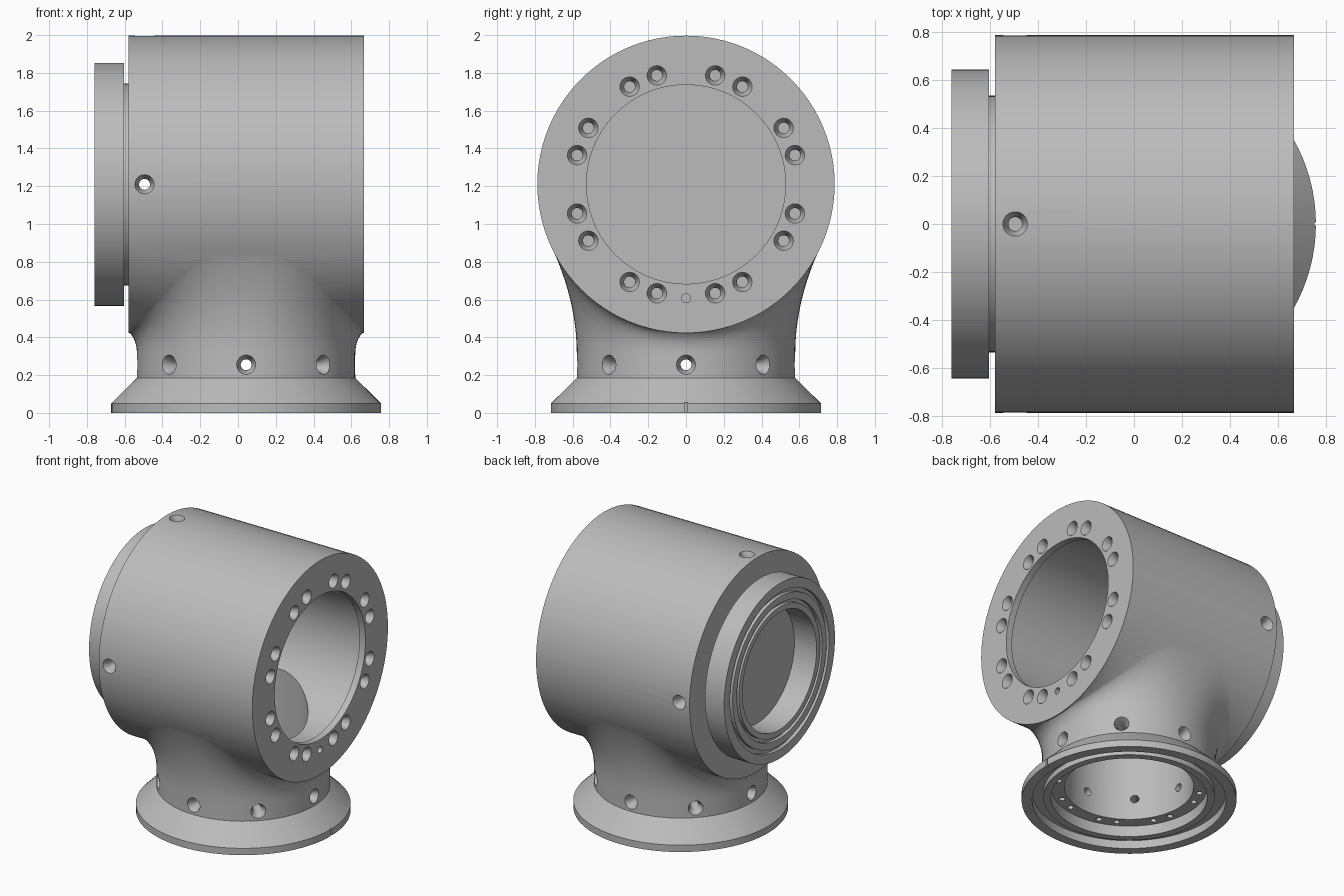
import bpy, bmesh
from math import sin, cos, pi, sqrt, radians
from mathutils import Vector, Matrix

cube = bpy.data.objects.get("Cube")
if cube:
    bpy.data.objects.remove(cube, do_unlink=True)

grey = bpy.data.materials.new("cast_grey")
grey.use_nodes = True
grey.diffuse_color = (0.5, 0.5, 0.5, 1)
grey.node_tree.nodes["Principled BSDF"].inputs["Base Color"].default_value = (0.5, 0.5, 0.5, 1)

AXIS_Z, DRUM_R = 1.21, 0.787       # horizontal drum
BASE_X, NECK_R = 0.043, 0.578      # vertical neck
SEG = 96


def frame(origin, direction):
    """Matrix whose local z runs along direction."""
    rot = Vector(direction).to_track_quat('Z', 'Y').to_matrix().to_4x4()
    return Matrix.Translation(origin) @ rot


def bridge(bm, rings, closed):
    """Skin a stack of rings; cap the ends unless the profile loops."""
    n = len(rings[0])
    pairs = list(zip(rings, rings[1:]))
    if closed:
        pairs.append((rings[-1], rings[0]))
    else:
        bm.faces.new(rings[0])
        bm.faces.new(rings[-1])
    for a, b in pairs:
        for i in range(n):
            j = (i + 1) % n
            bm.faces.new((a[i], a[j], b[j], b[i]))


def lathe(bm, profile, matrix, seg=SEG, closed=False):
    """Turn (radius, height) points around local z."""
    rings = [[bm.verts.new(matrix @ Vector((r * cos(2 * pi * i / seg), r * sin(2 * pi * i / seg), h)))
              for i in range(seg)] for r, h in profile]
    bridge(bm, rings, closed)


def finish(bm, name):
    bmesh.ops.recalc_face_normals(bm, faces=bm.faces)
    mesh = bpy.data.meshes.new(name)
    bm.to_mesh(mesh)
    bm.free()
    mesh.materials.append(grey)
    obj = bpy.data.objects.new(name, mesh)
    bpy.context.collection.objects.link(obj)
    return obj


def turned(name, profile, matrix, closed=False):
    bm = bmesh.new()
    lathe(bm, profile, matrix, closed=closed)
    return finish(bm, name)


def combine(target, tool, operation):
    """Apply a boolean and discard the tool."""
    tool.hide_render = True
    mod = target.modifiers.new("cut", 'BOOLEAN')
    mod.object, mod.operation, mod.solver = tool, operation, 'EXACT'
    bpy.context.view_layer.objects.active = target
    bpy.ops.object.modifier_apply(modifier=mod.name)
    bpy.data.objects.remove(tool, do_unlink=True)


def screw_hole(bm, origin, direction, depth):
    """Countersunk hole, direction pointing out of the surface."""
    lathe(bm, [(0.029, -depth), (0.029, -0.05), (0.054, 0.005), (0.054, 0.05)],
          frame(origin, direction), 24)


def paired_angles():
    """Eight pairs of holes around a circle."""
    return [radians(45 * k + 22.5 + s) for k in range(8) for s in (-7.5, 7.5)]


def signed_pow(v, p):
    return abs(v) ** p * (1 if v >= 0 else -1)


x_axis = frame((0, 0, AXIS_Z), (1, 0, 0))
z_axis = Matrix.Translation((BASE_X, 0, 0))

# Main drum
housing = turned("housing", [(DRUM_R, -0.58), (DRUM_R, 0.667)], x_axis)

# Neck flaring from a round foot into the underside of the drum
bm = bmesh.new()
STEPS = 10
rings = [[] for _ in range(STEPS + 3)]
for i in range(SEG):
    t = 2 * pi * i / SEG
    foot = Vector((NECK_R * cos(t), NECK_R * sin(t), 0.31))
    ex, ey = 0.62 * signed_pow(cos(t), 0.8), 0.712 * signed_pow(sin(t), 0.8)
    drop = sqrt(DRUM_R ** 2 - ey ** 2)
    end = Vector((ex, ey, AXIS_Z - drop + 0.004))
    reach = Vector((ex, ey)).length - NECK_R
    slope = abs(ey) / drop * abs(sin(t))
    bend = Vector((foot.x, foot.y, end.z - reach * slope - 0.04 * cos(t) ** 2))
    path = [Vector((foot.x, foot.y, 0.185))]
    for k in range(STEPS + 1):
        u = k / STEPS
        path.append(foot * (1 - u) ** 2 + bend * 2 * u * (1 - u) + end * u * u)
    path.append(Vector((ex * 0.8, ey * 0.8, 0.9)))
    for ring, p in zip(rings, path):
        ring.append(bm.verts.new(z_axis @ p))
bridge(bm, rings, False)
combine(housing, finish(bm, "neck"), 'UNION')

# Bores: wide chamber behind a thin lip, and the vertical passage
combine(housing, turned("drum_bore", [(0.55, -0.55), (0.55, 0.617), (0.527, 0.618), (0.527, 0.75)],
                        x_axis), 'DIFFERENCE')
combine(housing, turned("neck_bore", [(0.43, 0.1), (0.43, 1.0)], z_axis), 'DIFFERENCE')

# Screw holes in the end face, neck and drum wall
bm = bmesh.new()
for a in paired_angles():
    screw_hole(bm, (0.667, 0.597 * cos(a), AXIS_Z + 0.597 * sin(a)), (1, 0, 0), 0.2)
lathe(bm, [(0.024, -0.08), (0.024, 0.05)], frame((0.667, 0, 0.607), (1, 0, 0)), 24)
for k in range(8):
    d = Vector((cos(k * pi / 4), sin(k * pi / 4), 0))
    screw_hole(bm, d * NECK_R + Vector((BASE_X, 0, 0.255)), d, 0.25)
for d in ((0, -1, 0), (0, 1, 0), (0, 0, 1)):
    screw_hole(bm, Vector(d) * DRUM_R + Vector((-0.495, 0, AXIS_Z)), d, 0.35)
combine(housing, finish(bm, "housing_holes"), 'DIFFERENCE')

# Grooved flange on the closed end
side_flange = turned("side_flange", [
    (0.535, -0.575), (0.535, -0.604), (0.643, -0.604), (0.643, -0.76),
    (0.575, -0.76), (0.575, -0.735), (0.545, -0.735), (0.545, -0.76),
    (0.495, -0.76), (0.495, -0.735), (0.47, -0.735), (0.47, -0.76),
    (0.43, -0.76), (0.43, -0.575)], x_axis, closed=True)

# Conical foot with a stepped, grooved underside
base_flange = turned("base_flange", [
    (0.715, 0), (0.715, 0.05), (NECK_R, 0.185), (0.43, 0.185), (0.43, 0.1),
    (0.52, 0.1), (0.52, 0.02), (0.57, 0.02), (0.57, 0.06), (0.645, 0.06),
    (0.645, 0)], z_axis, closed=True)

# Small holes in the foot step and an index notch in its rim
bm = bmesh.new()
for a in paired_angles():
    lathe(bm, [(0.02, 0.05), (0.02, 0.16)],
          Matrix.Translation((BASE_X + 0.475 * cos(a), 0.475 * sin(a), 0)), 16)
bmesh.ops.create_cube(bm, size=1, matrix=Matrix.Translation((BASE_X + 0.715, 0, 0.02)) @
                      Matrix.Diagonal((0.03, 0.014, 0.07, 1)))
combine(base_flange, finish(bm, "base_holes"), 'DIFFERENCE')

# Smooth shading with crisp machined edges
bpy.ops.object.select_all(action='DESELECT')
for obj in (housing, side_flange, base_flange):
    obj.select_set(True)
bpy.context.view_layer.objects.active = housing
bpy.ops.object.shade_smooth_by_angle(angle=radians(30))
